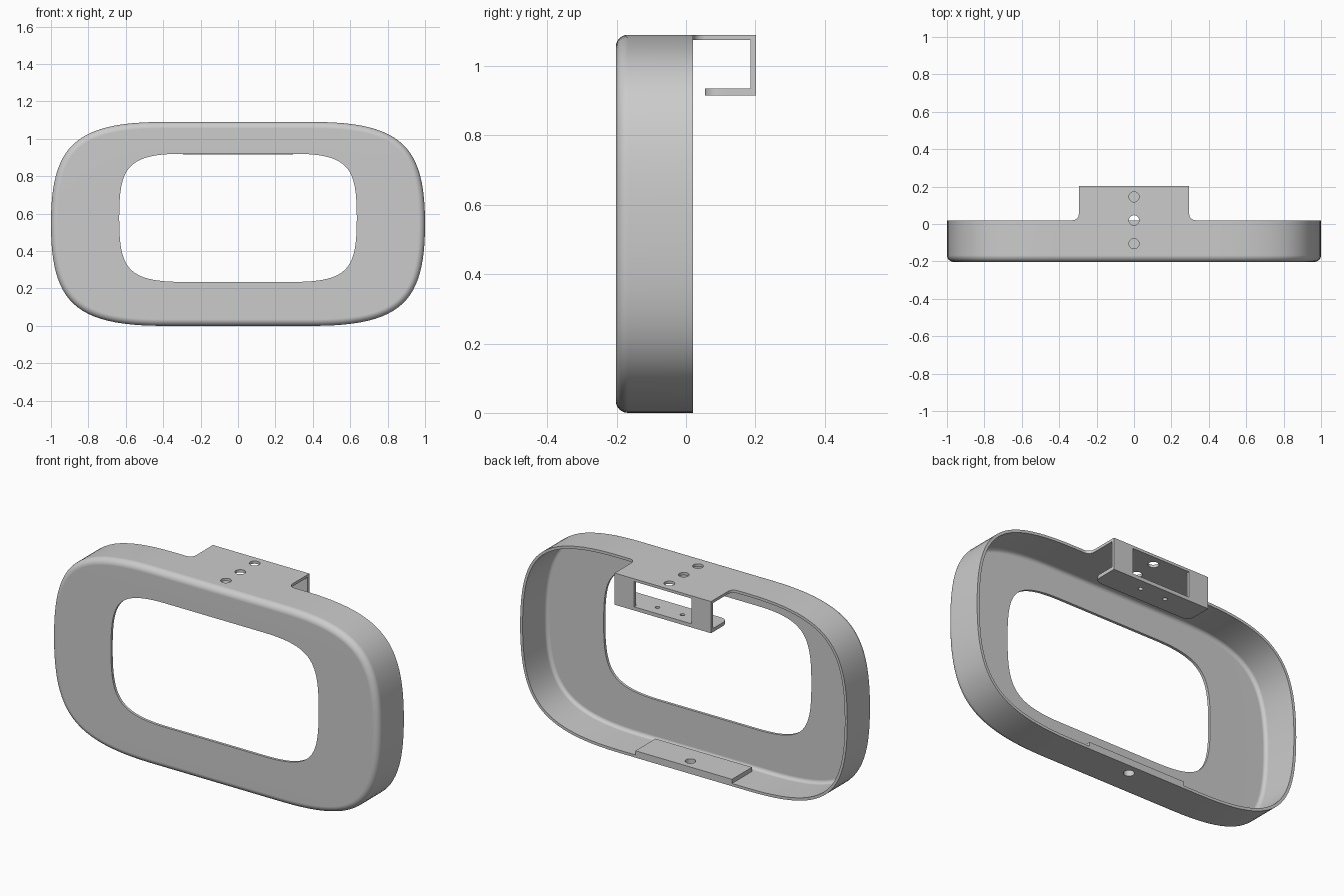
import bpy, bmesh
from math import cos, sin, pi, radians
from mathutils import Vector

if "Cube" in bpy.data.objects:
    bpy.data.objects.remove(bpy.data.objects["Cube"])

FRONT, RIM, BACK = -0.2025, 0.02, 0.2025
TOP, WALL, HALF = 1.09, 0.015, 0.295


def finish(name, bm):
    bmesh.ops.recalc_face_normals(bm, faces=bm.faces)
    me = bpy.data.meshes.new(name)
    bm.to_mesh(me)
    bm.free()
    ob = bpy.data.objects.new(name, me)
    bpy.context.collection.objects.link(ob)
    return ob


def prism(name, pts, z0, z1):
    """Extrude an xy outline between two heights."""
    bm = bmesh.new()
    face = bm.faces.new([bm.verts.new((x, y, z0)) for x, y in pts])
    ext = bmesh.ops.extrude_face_region(bm, geom=[face])
    bmesh.ops.translate(bm, vec=(0, 0, z1 - z0),
                        verts=[v for v in ext["geom"] if isinstance(v, bmesh.types.BMVert)])
    return finish(name, bm)


def rect(x0, x1, y0, y1):
    return [(x0, y0), (x1, y0), (x1, y1), (x0, y1)]


def arc(cx, cy, r, a0, a1, n=8):
    return [(cx + r * cos(radians(a0 + (a1 - a0) * i / n)),
             cy + r * sin(radians(a0 + (a1 - a0) * i / n))) for i in range(n + 1)]


def mirror(right):
    """Close a right-hand outline with its mirror image."""
    return right + [(-x, y) for x, y in reversed(right)]


def soft_rectangle(p0, p1, p2, p3, mid, n=24):
    """Mirror one Bezier corner into a closed loop around height mid."""
    q = []
    for i in range(n + 1):
        t = i / n
        s = 1 - t
        q.append(s**3 * Vector(p0) + 3*s*s*t * Vector(p1) + 3*s*t*t * Vector(p2) + t**3 * Vector(p3))
    right = [(p.x, p.y + mid) for p in q] + [(p.x, mid - p.y) for p in reversed(q[:-1])]
    return [Vector(p) for p in mirror(right)]


def inset(loop, d):
    out = []
    for i, p in enumerate(loop):
        t = (loop[(i + 1) % len(loop)] - p).normalized() + (p - loop[i - 1]).normalized()
        t.normalize()
        out.append(p + Vector((t.y, -t.x)) * d)
    return out


# Hollow shell: rings run along the outside, round the front edge, and back inside
outer = soft_rectangle((0.4, 0.545), (0.88, 0.545), (1, 0.41), (1, 0), 0.545)
opening = soft_rectangle((0.3, 0.3425), (0.60, 0.3425), (0.635, 0.26), (0.635, 0), 0.5775)
R = 0.035
rings = [(outer, RIM)]
for i in range(7):
    a = i / 6 * pi / 2
    rings.append((inset(outer, R * (1 - cos(a))), FRONT + R * (1 - sin(a))))
rings += [(opening, FRONT), (opening, FRONT + WALL)]
r = R - WALL
for i in range(6, -1, -1):
    a = i / 6 * pi / 2
    rings.append((inset(outer, WALL + r * (1 - cos(a))), FRONT + WALL + r * (1 - sin(a))))
rings.append((inset(outer, WALL), RIM))

bm = bmesh.new()
vs = [[bm.verts.new((p.x, y, p.y)) for p in loop] for loop, y in rings]
n = len(outer)
for k in range(len(vs)):
    a, b = vs[k], vs[(k + 1) % len(vs)]
    for i in range(n):
        j = (i + 1) % n
        bm.faces.new((a[i], a[j], b[j], b[i]))
shell = finish("shell", bm)

# Hook bracket: top tab with fillets, two back posts and a return lip
f = 0.035
tab = prism("bracket_tab", mirror([(HALF + f, RIM)] + arc(HALF + f, RIM + f, f, 270, 180)[1:]
                                  + [(HALF, BACK)]), TOP - WALL, TOP)
lip = prism("bracket_lip", mirror(arc(HALF - 0.04, 0.095, 0.04, 270, 360) + [(HALF, BACK)]),
            0.915, 0.935)
posts = [prism("bracket_post_" + side, rect(*sorted((s * 0.175, s * HALF)), BACK - 0.0165, BACK),
               0.935, TOP - WALL) for side, s in (("left", -1), ("right", 1))]

# Raised pad on the inside of the bottom wall
pad = prism("bottom_pad", rect(-HALF, HALF, -0.155, RIM), WALL, 0.038)

# Screw holes
bm = bmesh.new()
holes = [(0, y, 0.027, TOP) for y in (0.145, 0.02, -0.105)]
holes += [(s * 0.076, 0.14, 0.012, 0.925) for s in (-1, 1)] + [(0, -0.038, 0.027, 0.02)]
for x, y, rad, z in holes:
    c = bmesh.ops.create_cone(bm, cap_ends=True, segments=32, radius1=rad, radius2=rad, depth=0.08)
    bmesh.ops.translate(bm, verts=c["verts"], vec=(x, y, z))
cutter = finish("hole_cutter", bm)
cutter.hide_render = True

for ob in (shell, tab, lip, pad, *posts):
    bpy.ops.object.select_all(action="DESELECT")
    ob.select_set(True)
    bpy.context.view_layer.objects.active = ob
    if ob not in posts:
        m = ob.modifiers.new("holes", "BOOLEAN")
        m.object, m.operation, m.solver = cutter, "DIFFERENCE", "EXACT"
        bpy.ops.object.modifier_apply(modifier=m.name)
    bpy.ops.object.shade_smooth_by_angle(angle=radians(30))
    w = ob.modifiers.new("flat_panels", "WEIGHTED_NORMAL")
    w.keep_sharp = True
bpy.data.objects.remove(cutter)
